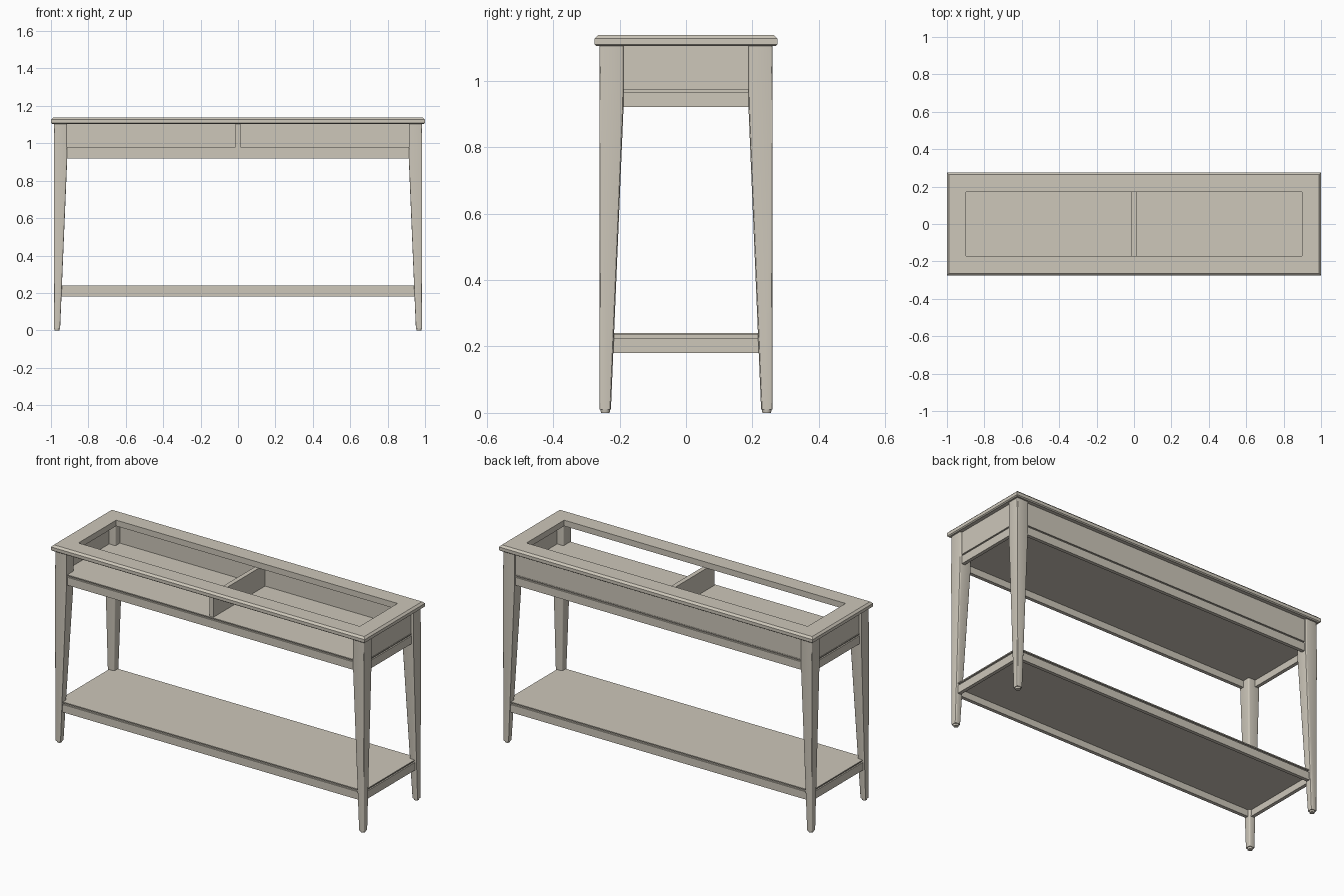
import bpy, bmesh

cube = bpy.data.objects.get("Cube")
if cube:
    bpy.data.objects.remove(cube, do_unlink=True)

paint = bpy.data.materials.new("warm_grey_paint")
paint.use_nodes = True
colour = (0.61, 0.57, 0.49, 1)
paint.diffuse_color = colour
paint.node_tree.nodes["Principled BSDF"].inputs["Base Color"].default_value = colour


def finish(name, bm, smooth=False):
    bmesh.ops.recalc_face_normals(bm, faces=bm.faces)
    mesh = bpy.data.meshes.new(name)
    bm.to_mesh(mesh)
    bm.free()
    mesh.materials.append(paint)
    obj = bpy.data.objects.new(name, mesh)
    bpy.context.collection.objects.link(obj)
    if smooth:
        bpy.ops.object.select_all(action='DESELECT')
        obj.select_set(True)
        bpy.context.view_layer.objects.active = obj
        bpy.ops.object.shade_smooth_by_angle()
    return obj


def ring(bm, x0, x1, y0, y1, z):
    return [bm.verts.new((x, y, z)) for x, y in ((x0, y0), (x1, y0), (x1, y1), (x0, y1))]


def bridge(bm, a, b):
    for i in range(4):
        j = (i + 1) % 4
        bm.faces.new((a[i], a[j], b[j], b[i]))


def loft(bm, rings, closed=False):
    for a, b in zip(rings, rings[1:]):
        bridge(bm, a, b)
    if closed:
        bridge(bm, rings[-1], rings[0])
    else:
        bm.faces.new(rings[0])
        bm.faces.new(rings[-1])


def box(name, x0, x1, y0, y1, z0, z1):
    bm = bmesh.new()
    loft(bm, [ring(bm, x0, x1, y0, y1, z) for z in (z0, z1)])
    return finish(name, bm)


# Mitred top frame with chamfered outer edge and open centre
bm = bmesh.new()
profile = [(0.006, 1.104), (0, 1.109), (0, 1.127), (0.011, 1.138), (0.103, 1.138), (0.103, 1.104)]
loft(bm, [ring(bm, d - 1, 1 - d, d - 0.275, 0.275 - d, z) for d, z in profile], closed=True)
finish("top_frame", bm)


# Tapered legs: outer faces upright, inner faces sloping, rounded corners
def leg(name, sx, sy):
    bm = bmesh.new()
    rings = []
    for z, w in ((0.01, 0.034), (0.92, 0.072), (1.105, 0.072)):
        rings.append(ring(bm, sx * (0.985 - w), sx * 0.985, sy * (0.26 - w), sy * 0.26, z))
    loft(bm, rings)
    upright = [e for e in bm.edges if abs(e.verts[0].co.z - e.verts[1].co.z) > 0.1]
    bmesh.ops.bevel(bm, geom=upright, offset=0.007, segments=3, profile=0.5, affect='EDGES')
    finish(name, bm, smooth=True)
    # Small glide under each foot
    bm = bmesh.new()
    bmesh.ops.create_cone(bm, cap_ends=True, segments=16, radius1=0.013, radius2=0.015, depth=0.012)
    bmesh.ops.translate(bm, verts=bm.verts, vec=(sx * 0.968, sy * 0.243, 0.006))
    finish(name + "_glide", bm, smooth=True)


for sx, side in ((1, "left"), (-1, "right")):
    for sy, end in ((-1, "front"), (1, "back")):
        leg(f"{end}_{side}_leg", sx, sy)


# Shelves: rails all round, a recessed board and an overhanging lip
X, Y, T = 0.975, 0.25, 0.02


def shelf(name, z0, rail_top, lip, top):
    for s, end in ((-1, "front"), (1, "back")):
        y0, y1 = sorted((s * Y, s * (Y - T)))
        box(f"{name}_{end}_rail", -X + T, X - T, y0, y1, z0, rail_top)
    for s, side in ((1, "left"), (-1, "right")):
        x0, x1 = sorted((s * X, s * (X - T)))
        box(f"{name}_{side}_rail", x0, x1, -Y + T, Y - T, z0, rail_top)
    d = 0.008
    box(name + "_board", d - X, X - d, d - Y, Y - d, rail_top - 0.008, lip)
    box(name + "_lip", -X, X, -Y, Y, lip, top)


shelf("lower_shelf", 0.18, 0.225, 0.234, 0.24)
shelf("display_shelf", 0.92, 0.966, 0.974, 0.98)

# Display case walls, open at the front, with a central divider
box("back_panel", -0.94, 0.94, 0.228, 0.248, 0.98, 1.105)
for s, side in ((1, "left"), (-1, "right")):
    x0, x1 = sorted((s * 0.953, s * 0.973))
    box(f"{side}_panel", x0, x1, -0.22, 0.22, 0.98, 1.105)
box("divider", -0.013, 0.013, -0.243, 0.23, 0.98, 1.105)
